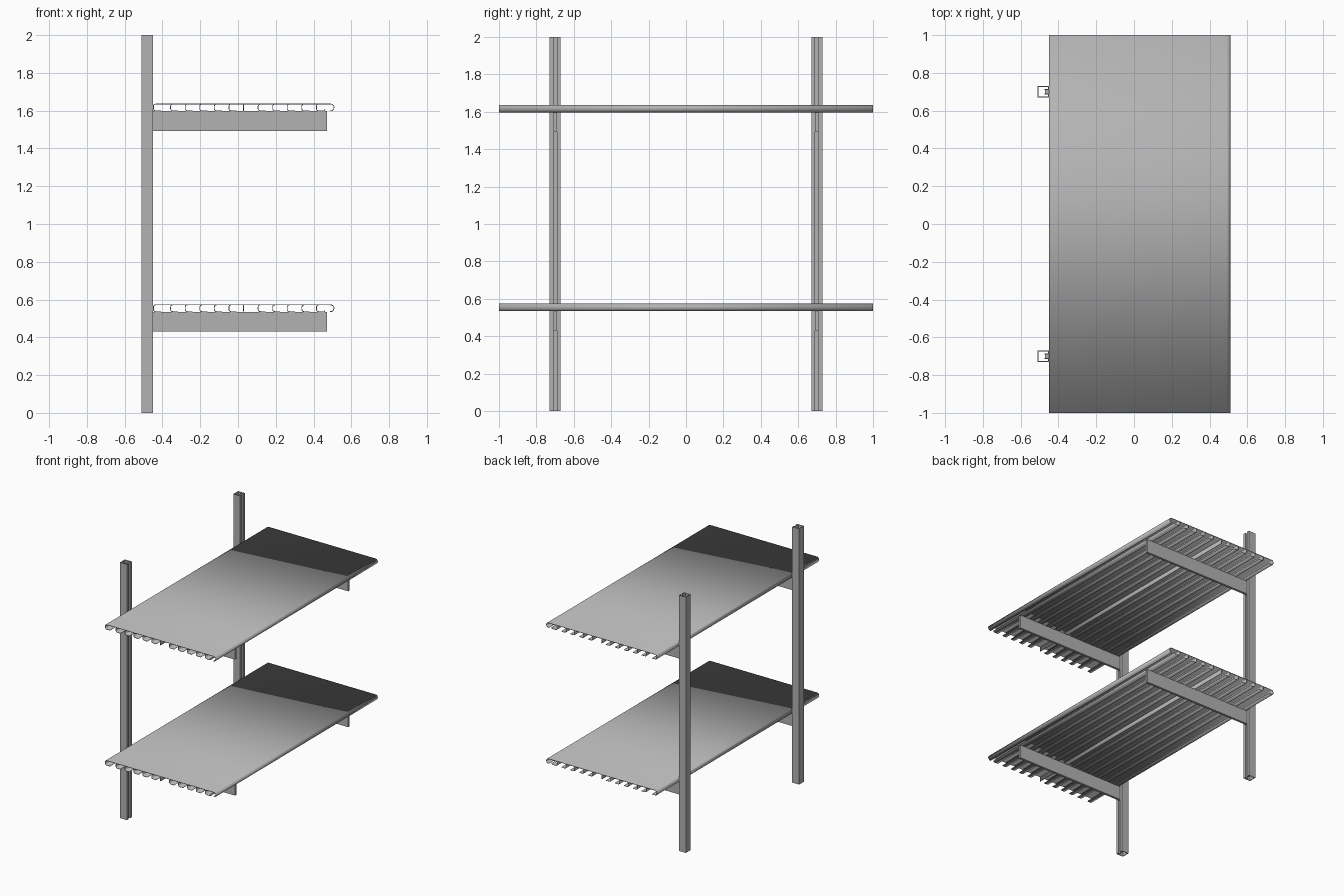
import bpy, bmesh, math

cube = bpy.data.objects.get("Cube")
if cube:
    bpy.data.objects.remove(cube, do_unlink=True)

metal = bpy.data.materials.new("grey_metal")
metal.use_nodes = True
GREY = (0.45, 0.45, 0.45, 1)
metal.diffuse_color = GREY
metal.node_tree.nodes["Principled BSDF"].inputs["Base Color"].default_value = GREY

SHELF_BACK, SHELF_FRONT = -0.45, 0.51
POST_BACK = -0.51
SHEET = 0.004
DEPTH = 0.04          # shelf thickness
R = DEPTH / 2 - SHEET / 2


def finish(name, bm, smooth=False):
    bmesh.ops.recalc_face_normals(bm, faces=bm.faces[:])
    mesh = bpy.data.meshes.new(name)
    bm.to_mesh(mesh)
    bm.free()
    mesh.materials.append(metal)
    obj = bpy.data.objects.new(name, mesh)
    bpy.context.collection.objects.link(obj)
    if smooth:
        bpy.ops.object.select_all(action='DESELECT')
        obj.select_set(True)
        bpy.context.view_layer.objects.active = obj
        bpy.ops.object.shade_smooth_by_angle(angle=math.radians(35))
    return obj


def arc(cx, cz, r, start, end, steps):
    """Points on an arc, angles in degrees."""
    angles = [math.radians(start + (end - start) * i / steps) for i in range(steps + 1)]
    return [(cx + r * math.cos(a), cz + r * math.sin(a)) for a in angles]


def sweep(bm, path, to_a, to_b):
    """Sheet made by stretching an open path between two placements."""
    a = [bm.verts.new(to_a(p)) for p in path]
    b = [bm.verts.new(to_b(p)) for p in path]
    for i in range(len(path) - 1):
        bm.faces.new((a[i], a[i + 1], b[i + 1], b[i]))


def thicken(obj, amount, offset=0):
    mod = obj.modifiers.new("thickness", 'SOLIDIFY')
    mod.thickness = amount
    mod.offset = offset


def box(name, low, high):
    bm = bmesh.new()
    bmesh.ops.create_cube(bm, size=1)
    for v in bm.verts:
        v.co = [h if c > 0 else l for c, l, h in zip(v.co, low, high)]
    return finish(name, bm)


def shelf(name, z_top):
    top, low = z_top - SHEET / 2, z_top - DEPTH + SHEET / 2
    round_r = 0.012

    def hook(x, foot):
        """Rib with rounded corners and a foot turned forwards."""
        cx = x + round_r
        return ([(x + foot, low)] + arc(cx, low + round_r, round_r, 270, 180, 4)
                + arc(cx, top - round_r, round_r, 180, 90, 4))

    paths = []
    # deck: rear hook, flat top and rolled front nose
    nose_x = SHELF_FRONT - SHEET / 2 - R
    deck = hook(SHELF_BACK + SHEET / 2, 0.04)
    deck += arc(nose_x, (top + low) / 2, R, 90, -100, 12)
    paths.append(deck)
    # ribs under the deck; the middle one is a plain fin
    first, pitch, count = -0.357, 0.0772, 11
    for i in range(count):
        x = first + i * pitch
        if i == 5:
            paths.append([(x, low), (x, top)])
        elif i == count - 1:
            paths.append([(x + 0.045, low + 0.01)] + hook(x, 0.045))
        else:
            paths.append(hook(x, 0.04))
    bm = bmesh.new()
    for path in paths:
        sweep(bm, path, lambda p: (p[0], -1, p[1]), lambda p: (p[0], 1, p[1]))
    thicken(finish(name, bm, True), SHEET)


def post(name, y):
    # slotted channel, open to the front, with lips turned inwards
    wall, half, slot = 0.005, 0.03, 0.009
    back, front = POST_BACK, SHELF_BACK
    lip = front - 0.024
    upper = [(lip, slot), (front, slot), (front, half), (back, half),
             (back + wall, half - wall), (front - wall, half - wall),
             (front - wall, slot + wall), (lip, slot + wall)]
    outer, inner = upper[:4], upper[4:]
    ring = outer + [(x, -v) for x, v in reversed(outer)]
    ring += [(x, -v) for x, v in reversed(inner)][0:4] + inner[::-1][4:]
    ring += inner
    # the inner outline of the lower half runs lip to back, then the upper one back to lip
    bm = bmesh.new()
    base = bm.faces.new([bm.verts.new((x, y + v, 0)) for x, v in ring])
    extruded = bmesh.ops.extrude_face_region(bm, geom=[base])["geom"]
    bmesh.ops.translate(bm, vec=(0, 0, 2),
                        verts=[g for g in extruded if isinstance(g, bmesh.types.BMVert)])
    finish(name, bm)


for side, y in (("right", -0.7), ("left", 0.7)):
    post(side + "_post", y)

for level, z_top in (("lower", 0.574), ("upper", 1.637)):
    shelf(level + "_shelf", z_top)
    for side, y in (("right", -0.7), ("left", 0.7)):
        box(f"{level}_{side}_bracket", (SHELF_BACK - 0.02, y - 0.009, z_top - 0.144),
            (0.47, y + 0.009, z_top - DEPTH))
